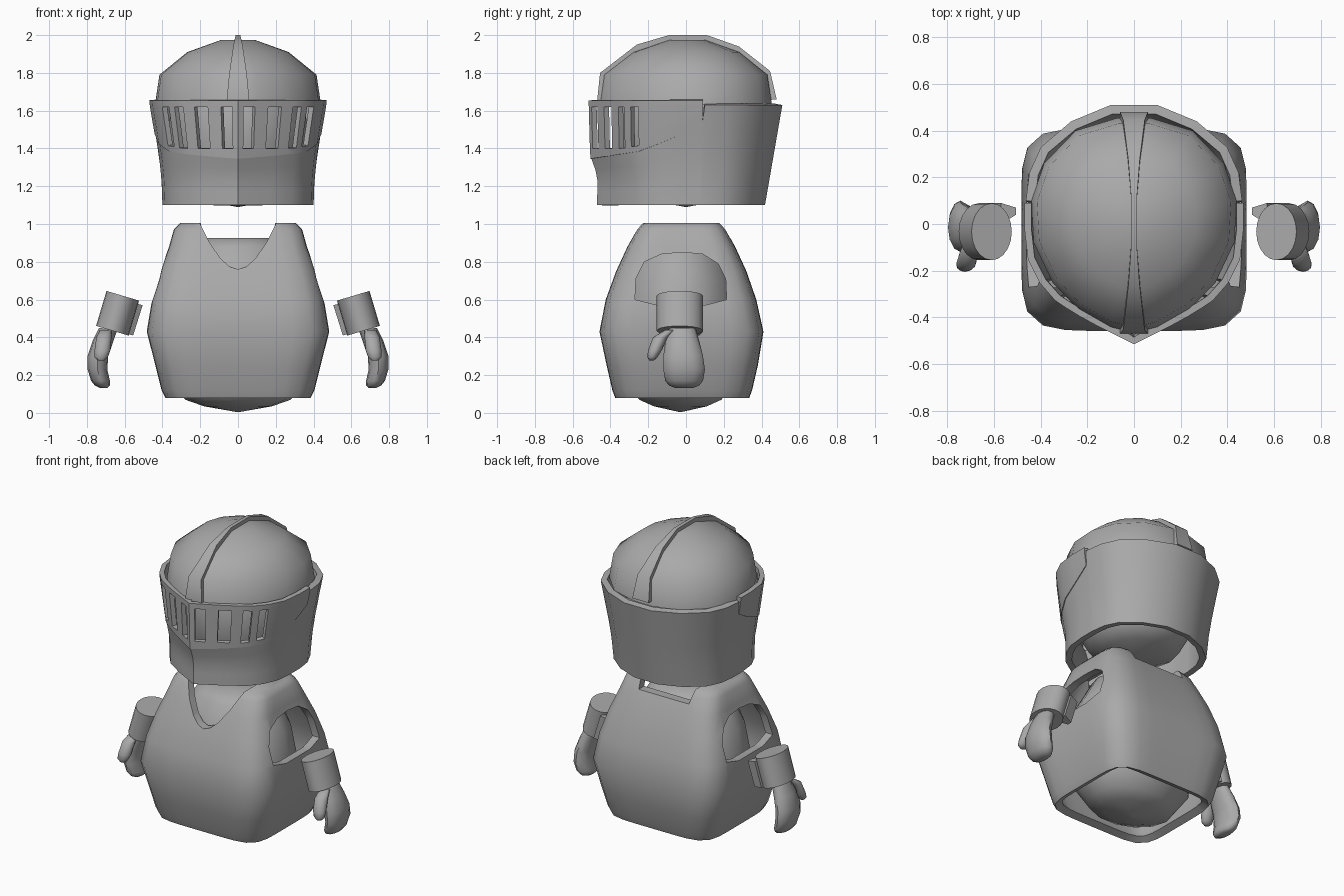
import bpy, bmesh, math
from mathutils import Vector

if "Cube" in bpy.data.objects:
    bpy.data.objects.remove(bpy.data.objects["Cube"])

metal = bpy.data.materials.new("grey_steel")
metal.diffuse_color = (0.4, 0.4, 0.4, 1)
metal.use_nodes = True
metal.node_tree.nodes["Principled BSDF"].inputs["Base Color"].default_value = metal.diffuse_color


def lerp(table, v):
    """Piecewise linear lookup in a list of (input, output)."""
    if v <= table[0][0]:
        return table[0][1]
    for (a, p), (b, q) in zip(table, table[1:]):
        if v <= b:
            return p + (q - p) * (v - a) / (b - a)
    return table[-1][1]


def mirrored(half):
    """Close a half plan (front to back, x >= 0) into a full loop."""
    return half + [(-x, y) for x, y in reversed(half) if x > 0]


def loft(name, rings, closed=True, start=True, end=True, skip=None, thick=0):
    bm = bmesh.new()
    rows = [[bm.verts.new(p) for p in r] for r in rings]
    n = len(rows[0])
    for i in range(len(rows) - 1):
        for j in range(n if closed else n - 1):
            if skip and skip(i, j):
                continue
            k = (j + 1) % n
            bm.faces.new((rows[i][j], rows[i][k], rows[i + 1][k], rows[i + 1][j]))
    if start:
        bm.faces.new(rows[0])
    if end:
        bm.faces.new(rows[-1])
    bmesh.ops.recalc_face_normals(bm, faces=bm.faces)
    mid = sum((v.co for v in bm.verts), Vector()) / len(bm.verts)
    if sum(f.normal.dot(f.calc_center_median() - mid) * f.calc_area() for f in bm.faces) < 0:
        bmesh.ops.reverse_faces(bm, faces=bm.faces)
    me = bpy.data.meshes.new(name)
    bm.to_mesh(me)
    bm.free()
    me.materials.append(metal)
    ob = bpy.data.objects.new(name, me)
    bpy.context.collection.objects.link(ob)
    if thick:
        m = ob.modifiers.new("thickness", 'SOLIDIFY')
        m.thickness, m.offset = thick, -1
        apply(ob, m)
    return ob


def apply(ob, mod):
    bpy.ops.object.select_all(action='DESELECT')
    bpy.context.view_layer.objects.active = ob
    ob.select_set(True)
    bpy.ops.object.modifier_apply(modifier=mod.name)


def cut(ob, cutter):
    m = ob.modifiers.new("cut", 'BOOLEAN')
    m.operation, m.solver, m.object = 'DIFFERENCE', 'EXACT', cutter
    apply(ob, m)
    bpy.data.objects.remove(cutter)


def oval(x, y, z, rx, ry, n=12):
    return [(x + rx * math.cos(2 * math.pi * i / n),
             y + ry * math.sin(2 * math.pi * i / n), z) for i in range(n)]


# --- Helmet: plan, flare and sloping face edge shared by guard and visor
PLAN = [(0, -.51), (.2, -.41), (.33, -.33), (.4, -.25), (.45, -.15), (.465, -.02),
        (.465, .09), (.465, .1), (.45, .22), (.4, .33), (.27, .44), (.1, .51)]
FLARE_X = [(1.1, .86), (1.24, .87), (1.38, .905), (1.64, 1)]
FLARE_FRONT = [(1.1, .925), (1.25, .915), (1.35, .985), (1.63, 1)]
FLARE_BACK = [(1.1, .82), (1.63, 1)]
EDGE = [(-.51, 1.345), (-.25, 1.385), (-.05, 1.46), (.09, 1.54), (.1, 1.63)]


def flared(x, y, z, s=1.0):
    fy = lerp(FLARE_FRONT if y < 0 else FLARE_BACK, z)
    return (x * lerp(FLARE_X, z) * s, y * fy * s, z)


# Lower guard
rings = []
for t in (0, .28, .5, .75, 1):
    rings.append([flared(x, y, 1.1 + t * (lerp(EDGE, y) - 1.1)) for x, y in mirrored(PLAN)])
loft("helmet_guard", rings, start=False, end=False, thick=.04)

# Visor with vertical slots
front = [(x, lerp(PLAN[:4], x)) for x in (0, .03, .09, .16, .23, .29, .335, .365, .4)]
half = front + PLAN[4:7]
cols = [(-x, y) for x, y in reversed(half[1:])] + half
c = len(half) - 1


def slot(i, j):
    k = min(abs(j - c), abs(j + 1 - c))
    return i == 1 and k % 2 == 1 and k <= 7


rings = [[], [], [], []]
for x, y in cols:
    zb = lerp(EDGE, y)
    for row, z in zip(rings, (zb, max(1.4, zb + .03), 1.62, 1.655)):
        row.append(flared(x, y, z, 1.01))
loft("visor", rings, closed=False, start=False, end=False, skip=slot, thick=.03)

# Dome
DOME = [(0, -.47), (.1, -.445), (.24, -.365), (.35, -.25), (.43, -.08), (.44, .1),
        (.385, .26), (.25, .4), (.07, .455)]
rings = [[(x * s, .01 + (y - .01) * s, z) for x, y in mirrored(DOME)]
         for z, s in ((1.63, 1), (1.79, .945), (1.91, .61), (1.975, .2))]
loft("helmet_dome", rings, start=False)

# Tapered crest over the dome: (y, z, half width)
CREST = [(-.47, 1.655, .06), (-.455, 1.8, .046), (-.26, 1.95, .024), (-.09, 2, .012),
         (.11, 2, .012), (.28, 1.94, .025), (.445, 1.81, .046), (.48, 1.66, .06)]
rings = []
for y, z, w in CREST:
    yi, zi = .01 + (y - .01) * .9, 1.62 + (z - 1.62) * .9
    rings.append([(-w, y, z), (w, y, z), (w, yi, zi), (-w, yi, zi)])
loft("helmet_crest", rings)

# Head inside the helmet
loft("head", [oval(0, 0, z, r, r, 14) for z, r in
              ((1.09, .004), (1.125, .19), (1.17, .28), (1.3, .35), (1.5, .37),
               (1.7, .34), (1.84, .22), (1.9, .06))])

# --- Body inside the breastplate
loft("body", [oval(0, -.03, z, r, r * .8, 14) for z, r in
              ((.004, .004), (.035, .18), (.07, .28), (.2, .38), (.45, .41),
               (.7, .36), (.88, .26), (.925, .18))])

# --- Breastplate: rounded-square rings (z, half width, front y, back y)
rings = []
for z, w, yf, yb in ((.08, .385, -.375, .335), (.12, .405, -.39, .35), (.25, .437, -.42, .38),
                     (.43, .483, -.458, .41), (.6, .455, -.425, .372), (.75, .412, -.37, .32),
                     (.88, .365, -.31, .26), (.97, .34, -.26, .21), (1.005, .305, -.23, .18)):
    ring = []
    for i in range(40):
        a = 2 * math.pi * (i + .5) / 40
        cx, cy = math.cos(a), math.sin(a)
        r = (abs(cx) ** 6 + abs(cy) ** 6) ** (-1 / 6)
        ring.append((w * r * cx, (yf + yb) / 2 + (yb - yf) / 2 * r * cy, z))
    rings.append(ring)
plate = loft("breastplate", rings, start=False, thick=.05)

# Neck opening: deep notch in front, shallow one behind
notch = mirrored([(0, .76), (.045, .775), (.09, .815), (.15, .9), (.2, 1), (.21, 1.1)])
cut(plate, loft("neck_cutter", [[(x, y, z) for x, z in notch] for y in (-1, .005)]))
back = [(-.185, .925), (.185, .925), (.21, 1.1), (-.21, 1.1)]
cut(plate, loft("back_cutter", [[(x, y, z) for x, z in back] for y in (-.02, 1)]))

# Arched arm holes
ARCH = [(-.27, .6), (-.265, .71), (-.22, .8), (-.13, .84), (-.02, .85), (.09, .84),
        (.17, .79), (.21, .71), (.215, .6), (.1, .57), (-.15, .57)]
for s in (1, -1):
    cut(plate, loft("arm_cutter", [[(x * s, y, z) for y, z in ARCH] for x in (.22, 1)]))

# --- Hands and cuffs, both sides: (x, y, z, rx, ry)
HAND = [(.685, -.02, .45, .05, .07), (.715, -.02, .38, .055, .09), (.742, -.015, .3, .055, .105),
        (.744, -.01, .23, .052, .11), (.728, -.01, .17, .05, .1), (.718, -.01, .145, .04, .08),
        (.712, -.01, .133, .02, .05)]
THUMB = [(.7, -.08, .44, .03, .03), (.71, -.135, .4, .04, .04), (.718, -.165, .33, .042, .036),
         (.725, -.178, .295, .036, .027), (.725, -.182, .278, .018, .013)]
CUFF = [(.61, .62), (.665, .435)]
TAB = [(.505, .04), (.505, .07), (.57, .09), (.57, 0)]
for s, side in ((1, "right"), (-1, "left")):
    for name, path in (("hand", HAND), ("thumb", THUMB)):
        loft(f"{side}_{name}", [[(s * x, y, z) for x, y, z in oval(*p)] for p in path])
    rings = []
    for cx, cz in CUFF:
        rings.append([(s * (cx + .958 * u), v, cz + .285 * u)
                      for u, v, _ in oval(0, -.033, 0, .09, .122, 20)])
    loft(f"{side}_cuff", rings)
    loft(f"{side}_cuff_tab", [[(s * (x + d), y, z + (x - .505) * .28) for x, y in TAB]
                              for d, z in ((0, .57), (.05, .41))])

# Smooth shading with sharp rims
bpy.ops.object.select_all(action='SELECT')
bpy.ops.object.shade_smooth_by_angle(angle=math.radians(50))
